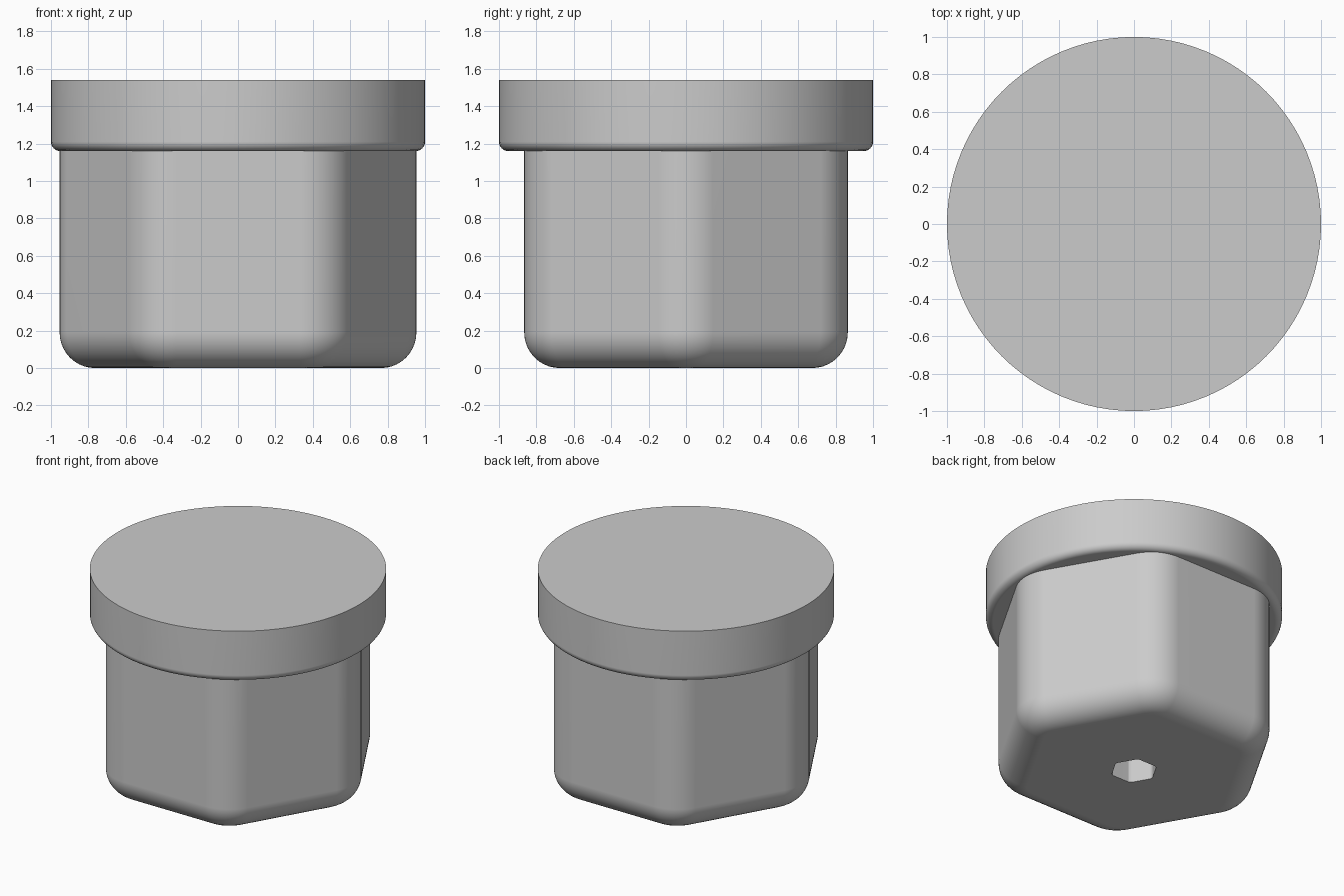
import bpy, bmesh
from math import sin, cos, pi, radians, atan2

cube = bpy.data.objects.get("Cube")
if cube:
    bpy.data.objects.remove(cube, do_unlink=True)

grey = bpy.data.materials.new("plain_grey")
grey.use_nodes = True
COLOUR = (0.6, 0.6, 0.6, 1)
grey.diffuse_color = COLOUR
grey.node_tree.nodes["Principled BSDF"].inputs["Base Color"].default_value = COLOUR

CORNER_R, FILLET, APOTHEM = 0.29, 0.19, 0.865
TOP, RIM_Z, HOLE_R, HOLE_DEPTH = 1.54, 1.16, 0.155, 0.8


def circle(radius, count=96):
    return [(radius * cos(2 * pi * i / count), radius * sin(2 * pi * i / count))
            for i in range(count)]


def rounded_hexagon(inset, steps=10):
    centre = (APOTHEM - CORNER_R) / cos(pi / 6)
    points = []
    for k in range(6):
        mid = k * pi / 3
        for s in range(steps + 1):
            a = mid + pi / 3 * (s / steps - 0.5)
            r = CORNER_R - inset
            points.append((centre * cos(mid) + r * cos(a),
                           centre * sin(mid) + r * sin(a)))
    return points


def loft(name, sections):
    """Skin a stack of (outline, z) sections and cap both ends."""
    bm = bmesh.new()
    rings = [[bm.verts.new((x, y, z)) for x, y in outline] for outline, z in sections]
    for low, high in zip(rings, rings[1:]):
        for i in range(len(low)):
            j = (i + 1) % len(low)
            bm.faces.new((low[i], low[j], high[j], high[i]))
    bm.faces.new(rings[0])
    bm.faces.new(rings[-1])
    bmesh.ops.recalc_face_normals(bm, faces=bm.faces)
    mesh = bpy.data.meshes.new(name)
    bm.to_mesh(mesh)
    bm.free()
    mesh.materials.append(grey)
    obj = bpy.data.objects.new(name, mesh)
    bpy.context.collection.objects.link(obj)
    bpy.ops.object.select_all(action="DESELECT")
    obj.select_set(True)
    bpy.context.view_layer.objects.active = obj
    bpy.ops.object.shade_smooth_by_angle(angle=radians(35))
    normals = obj.modifiers.new("even_shading", "WEIGHTED_NORMAL")
    normals.keep_sharp = True
    return obj


# Hexagonal body: blind hole, flat base, rounded lower edge, straight walls
base = rounded_hexagon(FILLET)
hole = [(HOLE_R * cos(atan2(y, x)), HOLE_R * sin(atan2(y, x))) for x, y in base]
sections = [(hole, HOLE_DEPTH), (hole, 0)]
for i in range(11):
    a = pi / 2 * i / 10
    sections.append((rounded_hexagon(FILLET * (1 - sin(a))), FILLET * (1 - cos(a))))
sections.append((rounded_hexagon(0), RIM_Z + 0.02))
loft("hexagonal_body", sections)

# Round head: rounded lower edge, sharp upper edge
EDGE = 0.05
sections = []
for i in range(7):
    a = pi / 2 * i / 6
    sections.append((circle(1 - EDGE * (1 - sin(a))), RIM_Z + EDGE * (1 - cos(a))))
sections.append((circle(1), TOP))
loft("round_head", sections)
